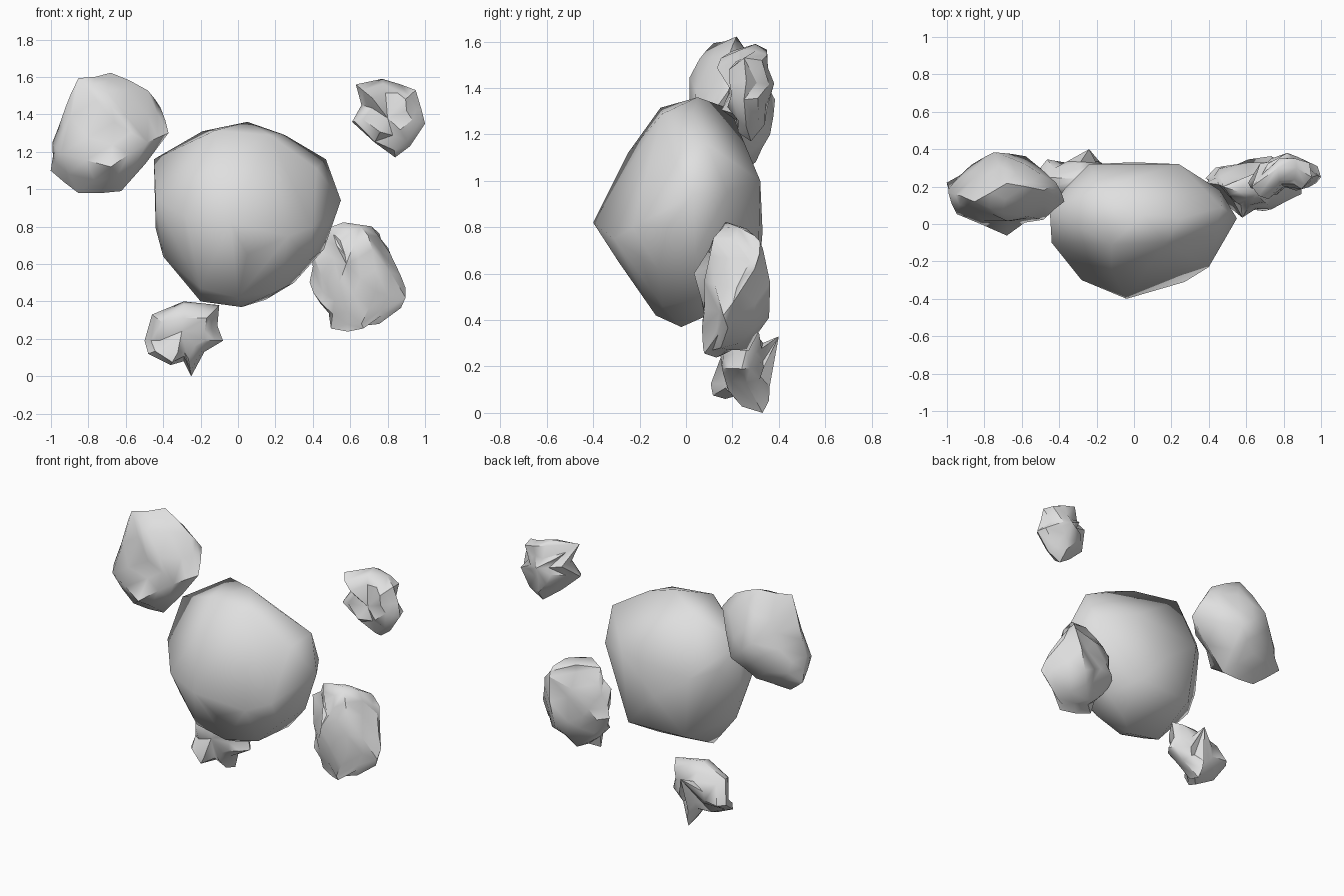
import bpy, bmesh, math, random
from mathutils import Vector

if "Cube" in bpy.data.objects:
    bpy.data.objects.remove(bpy.data.objects["Cube"])

stone = bpy.data.materials.new("light stone grey")
stone.diffuse_color = (0.74, 0.74, 0.74, 1)
stone.use_nodes = True
stone.node_tree.nodes["Principled BSDF"].inputs["Base Color"].default_value = stone.diffuse_color


def finish(name, bm, angle):
    """Turn a bmesh into a shaded stone object."""
    bmesh.ops.recalc_face_normals(bm, faces=bm.faces)
    mesh = bpy.data.meshes.new(name)
    bm.to_mesh(mesh)
    bm.free()
    mesh.materials.append(stone)
    obj = bpy.data.objects.new(name, mesh)
    bpy.context.collection.objects.link(obj)
    bpy.ops.object.select_all(action='DESELECT')
    bpy.context.view_layer.objects.active = obj
    obj.select_set(True)
    bpy.ops.object.shade_smooth_by_angle(angle=math.radians(angle))


def hull_rock(name, points, dents=(), rough=0, angle=60):
    """Boulder wrapped around its corner points, with optional hollows and roughness."""
    rng = random.Random(3)
    bm = bmesh.new()
    for p in points:
        bm.verts.new(p)
    res = bmesh.ops.convex_hull(bm, input=bm.verts[:])
    junk = [g for g in res["geom_interior"] if isinstance(g, bmesh.types.BMVert)]
    bmesh.ops.delete(bm, geom=junk, context='VERTS')
    if dents or rough:
        corners = set(bm.verts)
        bmesh.ops.subdivide_edges(bm, edges=bm.edges[:], cuts=1, use_grid_fill=True)
        bmesh.ops.triangulate(bm, faces=bm.faces[:])
        bm.normal_update()
        for v in bm.verts:
            if v not in corners:
                v.co += v.normal * rng.uniform(-rough, rough * 0.4)
    for centre, radius, push in dents:
        for v in bm.verts:
            d = (v.co - Vector(centre)).length / radius
            if d < 1:
                v.co += Vector(push) * (1 - d * d)
    finish(name, bm, angle)


def crumpled_rock(name, outline, rings, ends, rough, seed, angle=45):
    """Rock lofted front to back: rings are (scale, depth offset), ends are the tips."""
    rng = random.Random(seed)
    n = len(outline)
    centre = sum((Vector(p) for p in outline), Vector()) / n
    bm = bmesh.new()
    loops = []
    for scale, dy in rings:
        loop = []
        for p in outline:
            rim = scale == 1
            k = scale if rim else scale + rng.uniform(-rough, rough)
            co = centre + (Vector(p) - centre) * k
            co.y += dy + (0 if rim else rng.uniform(-rough, rough) * 0.2)
            loop.append(bm.verts.new(co))
        loops.append(loop)
    for a, b in zip(loops, loops[1:]):
        for i in range(n):
            j = (i + 1) % n
            if (i + seed) % 2:
                bm.faces.new((a[i], a[j], b[j]))
                bm.faces.new((a[i], b[j], b[i]))
            else:
                bm.faces.new((a[i], a[j], b[i]))
                bm.faces.new((a[j], b[j], b[i]))
    for loop, end in ((loops[0], ends[0]), (loops[-1], ends[1])):
        tip = bm.verts.new(end)
        for i in range(n):
            bm.faces.new((loop[i], loop[(i + 1) % n], tip))
    finish(name, bm, angle)


# Large central boulder: rim, front bulge, flatter back
rim = [(.05, .05, 1.36), (.25, .03, 1.29), (.47, .09, 1.16), (.55, .03, .94),
       (.46, .04, .68), (.30, .10, .50), (.15, .07, .41), (.02, -.02, .37),
       (-.20, .0, .40), (-.40, .05, .64), (-.44, .07, .79), (-.44, -.10, .95),
       (-.45, .07, 1.16), (-.19, .19, 1.31)]
front = [(-.04, -.40, .82), (.27, -.31, .75), (-.28, -.30, .85), (.40, -.23, .80),
         (-.12, -.25, 1.12), (.17, -.10, 1.29), (.05, -.29, .65), (0, -.13, .42),
         (.48, -.08, .80), (.38, -.12, .62), (.42, -.06, 1.11), (.22, -.10, .46),
         (-.20, -.14, .47), (-.30, -.17, .66), (-.12, -.11, 1.315)]
back = [(.24, .32, 1.0), (-.24, .32, .95), (0, .33, .78), (.2, .31, .55),
        (-.2, .29, .55), (.46, .18, .95), (-.37, .19, 1.0)]
hull_rock("large_boulder", rim + front + back)

# Upper left rock with a hollow in its front
hull_rock("upper_left_rock", [
    (-.68, .22, 1.63), (-.48, .18, 1.53), (-.41, .22, 1.44), (-.37, .12, 1.30),
    (-.55, .10, 1.10), (-.62, .12, .98), (-.86, .14, .97), (-1, .22, 1.10),
    (-1, .17, 1.25), (-.93, .15, 1.44), (-.85, .12, 1.59), (-.95, .05, 1.19),
    (-.68, -.06, 1.12), (-.48, .02, 1.25), (-.66, -.01, 1.36), (-.70, .05, 1.53),
    (-.75, .385, 1.35), (-.58, .36, 1.20), (-.87, .32, 1.20), (-.72, .30, 1.08),
    (-.58, .32, 1.45)],
    [((-.66, -.02, 1.26), .13, (0, .06, 0))], .012)

# Lower right rock
hull_rock("lower_right_rock", [
    (.66, .15, .82), (.76, .30, .77), (.83, .28, .66), (.87, .24, .53), (.90, .16, .42),
    (.83, .20, .32), (.68, .10, .24), (.50, .17, .26), (.42, .22, .38), (.36, .25, .50),
    (.40, .22, .68), (.47, .20, .80), (.58, .04, .60), (.74, .07, .45), (.66, .07, .28),
    (.50, .08, .40), (.72, .10, .68), (.55, .12, .72), (.76, .34, .71), (.66, .33, .52),
    (.70, .36, .41), (.52, .34, .50), (.60, .27, .27), (.45, .30, .62)], (), .035, 45)

# Small lower rock
crumpled_rock("small_lower_rock",
              [(-.29, .24, .40), (-.10, .25, .38), (-.11, .26, .27), (-.08, .24, .19),
               (-.18, .26, .13), (-.25, .33, .0), (-.29, .24, .08), (-.36, .17, .06),
               (-.48, .20, .12), (-.50, .30, .19), (-.46, .25, .33)],
              [(.6, -.09), (.85, -.06), (1, 0), (.8, .05), (.45, .07)],
              [(-.30, .15, .24), (-.24, .40, .33)], .10, 7)

# Small upper right rock
crumpled_rock("small_upper_rock",
              [(.77, .30, 1.59), (.87, .30, 1.56), (.95, .25, 1.53), (.98, .26, 1.43),
               (1.0, .25, 1.35), (.92, .26, 1.23), (.84, .28, 1.17), (.73, .24, 1.25),
               (.61, .22, 1.36), (.66, .25, 1.45), (.63, .20, 1.56)],
              [(.6, -.07), (.85, -.04), (1, 0), (.8, .06), (.45, .09)],
              [(.80, .20, 1.38), (.82, .38, 1.42)], .12, 11)
